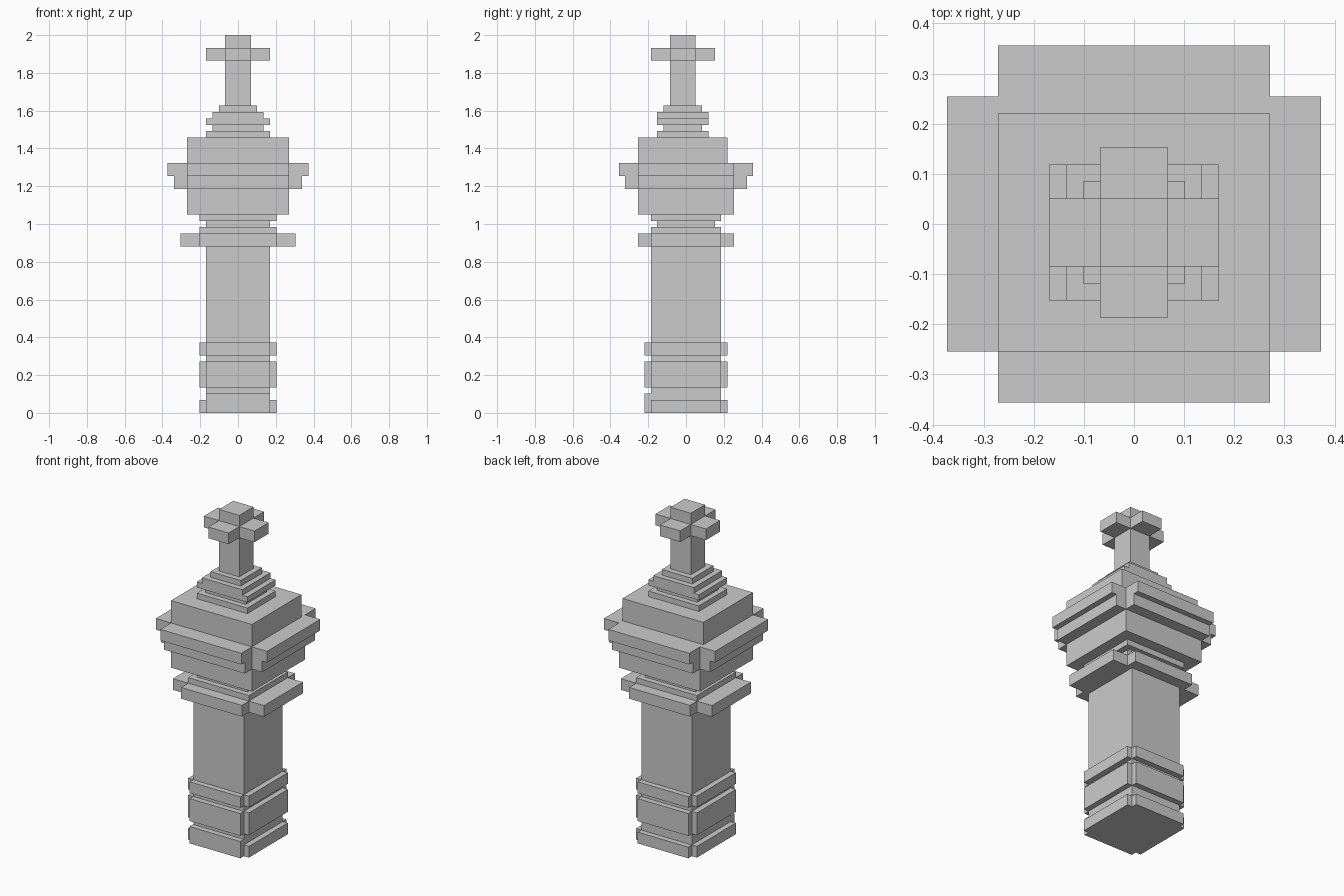
import bpy, bmesh

if "Cube" in bpy.data.objects:
    bpy.data.objects.remove(bpy.data.objects["Cube"])

U = 2 / 59      # the model sits on a grid of small cubes, 59 high
CY = 10.5 * U   # overall half depth


def prism(name, outline, z0, z1):
    """Extrude a flat outline (grid units) from z0 to z1."""
    bm = bmesh.new()
    face = bm.faces.new([bm.verts.new((x * U, y * U, z0 * U)) for x, y in outline])
    top = bmesh.ops.extrude_face_region(bm, geom=[face])["geom"]
    verts = [g for g in top if isinstance(g, bmesh.types.BMVert)]
    bmesh.ops.translate(bm, verts=verts, vec=(0, 0, (z1 - z0) * U))
    bmesh.ops.recalc_face_normals(bm, faces=bm.faces)
    mesh = bpy.data.meshes.new(name)
    bm.to_mesh(mesh)
    bm.free()
    obj = bpy.data.objects.new(name, mesh)
    bpy.context.collection.objects.link(obj)
    return obj


def slab(name, x, y0, y1, z0, z1):
    """Rectangular block, symmetric in x."""
    return prism(name, [(-x, y0), (x, y0), (x, y1), (-x, y1)], z0, z1)


def cross(name, xi, xo, inner, outer, z0, z1):
    """Block with notched corners: inner/outer are (front, back) y limits."""
    (a, b), (c, d) = inner, outer
    right = [(xi, c), (xi, a), (xo, a), (xo, b), (xi, b), (xi, d)]
    left = [(-x, y) for x, y in reversed(right)]
    return prism(name, right + left, z0, z1)


# Square shaft
slab("shaft", 5, -5.5, 5.5, 0, 26)

# Raised bands around the foot of the shaft
for name, z0, z1 in (("base_band", 0, 2), ("middle_band", 4, 8), ("upper_band", 9, 11)):
    cross(name, 5, 6, (-5.5, 5.5), (-6.5, 6.5), z0, z1)
slab("front_base_lip", 5, -6.5, -5.5, 2, 3)

# Collar and neck under the head
cross("collar", 6, 9, (-5.5, 5.5), (-7.5, 7.5), 26, 28)
slab("neck_lower", 6, -5.5, 5.5, 28, 29)
slab("neck_groove", 5, -4.5, 4.5, 29, 30)
slab("neck_upper", 6, -5.5, 5.5, 30, 31)

# Wide head with two overhanging ledges
slab("head_lower", 8, -7.5, 7.5, 31, 35)
cross("ledge_lower", 8, 10, (-7.5, 7.5), (-9.5, 9.5), 35, 37)
cross("ledge_upper", 8, 11, (-7.5, 7.5), (-10.5, 10.5), 37, 39)
slab("head_upper", 8, -7.5, 6.5, 39, 43)

# Stepped cap
steps = [(5, 4), (4, 3), (5, 4), (4, 4), (3, 3)]
for i, (x, y) in enumerate(steps):
    slab(f"cap_step_{i + 1}", x, -y - 0.5, y - 0.5, 43 + i, 44 + i)

# Finial post with a four-armed knob
slab("finial_post", 2, -2.5, 1.5, 48, 55)
cross("finial_arms", 2, 5, (-2.5, 1.5), (-5.5, 4.5), 55, 57)
slab("finial_tip", 2, -2.5, 1.5, 57, 59)
